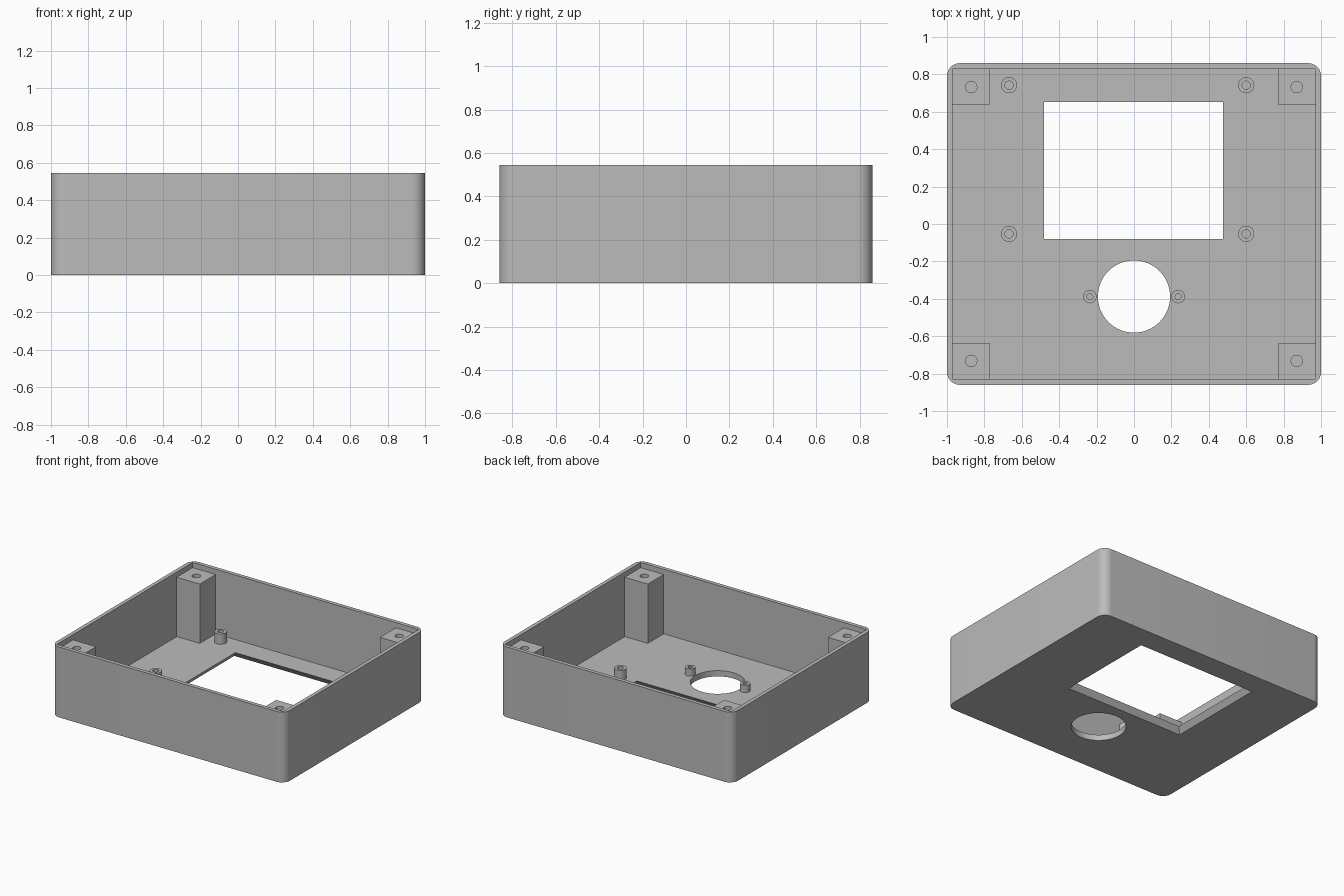
import bpy, bmesh, math

cube = bpy.data.objects.get("Cube")
if cube:
    bpy.data.objects.remove(cube, do_unlink=True)

# Plain grey plastic
grey = bpy.data.materials.new("grey plastic")
grey.use_nodes = True
colour = (0.5, 0.5, 0.5, 1)
grey.diffuse_color = colour
grey.node_tree.nodes["Principled BSDF"].inputs["Base Color"].default_value = colour

HEIGHT, FLOOR, WALL_X, WALL_Y = 0.545, 0.045, 0.97, 0.83


def loft(name, lower, upper, z0, z1):
    """Solid between two outlines of equal point count."""
    bm = bmesh.new()
    low = [bm.verts.new((x, y, z0)) for x, y in lower]
    top = [bm.verts.new((x, y, z1)) for x, y in upper]
    bm.faces.new(low[::-1])
    bm.faces.new(top)
    for i in range(len(low)):
        j = (i + 1) % len(low)
        bm.faces.new((low[i], low[j], top[j], top[i]))
    mesh = bpy.data.meshes.new(name)
    bm.to_mesh(mesh)
    bm.free()
    mesh.materials.append(grey)
    obj = bpy.data.objects.new(name, mesh)
    bpy.context.collection.objects.link(obj)
    return obj


def rect(x0, x1, y0, y1):
    return [(x0, y0), (x1, y0), (x1, y1), (x0, y1)]


def circle(x, y, r, n=32):
    return [(x + r * math.cos(math.tau * i / n), y + r * math.sin(math.tau * i / n))
            for i in range(n)]


def rounded(hx, hy, r, steps=10):
    pts = []
    for k, (sx, sy) in enumerate([(1, 1), (-1, 1), (-1, -1), (1, -1)]):
        for i in range(steps + 1):
            a = math.pi / 2 * (k + i / steps)
            pts.append((sx * (hx - r) + r * math.cos(a), sy * (hy - r) + r * math.sin(a)))
    return pts


def prism(name, outline, z0, z1):
    return loft(name, outline, outline, z0, z1)


def cut(obj, cutter):
    mod = obj.modifiers.new(cutter.name, 'BOOLEAN')
    mod.operation = 'DIFFERENCE'
    mod.solver = 'EXACT'
    mod.object = cutter
    cutter.hide_render = True
    cutters.append(cutter)


def finish(obj):
    """Apply the cuts and smooth the curved walls."""
    bpy.context.view_layer.objects.active = obj
    obj.select_set(True)
    for mod in list(obj.modifiers):
        bpy.ops.object.modifier_apply(modifier=mod.name)
    bpy.ops.object.shade_smooth_by_angle(angle=math.radians(30))
    obj.select_set(False)
    while cutters:
        bpy.data.objects.remove(cutters.pop(), do_unlink=True)


cutters = []
bpy.ops.object.select_all(action='DESELECT')

# Open shell with a display window flared downward and a round opening
shell = prism("case_shell", rounded(1, 0.86, 0.07), 0, HEIGHT)
cut(shell, prism("cavity", rect(-WALL_X, WALL_X, -WALL_Y, WALL_Y), FLOOR, 1))


def window(grow):
    return rect(-0.48 - grow, 0.477 + grow, -0.08 - grow, 0.653 + grow)


# The flare carries on past both floor faces at the same slope
flare, over = 0.03, 0.01
extra = flare * over / FLOOR
cut(shell, loft("display_window", window(flare + extra), window(-extra), -over, FLOOR + over))
cut(shell, prism("round_opening", circle(0, -0.388, 0.193, 64), -0.1, 0.2))
finish(shell)

# Corner screw posts, set below the rim
for side, sx in (("left", 1), ("right", -1)):
    for end, sy in (("back", 1), ("front", -1)):
        xs = sorted((sx * 0.772, sx * (WALL_X + 0.005)))
        ys = sorted((sy * 0.635, sy * (WALL_Y + 0.005)))
        post = prism(f"{end}_{side}_post", rect(*xs, *ys), FLOOR - 0.01, 0.505)
        cut(post, prism("post_hole", circle(sx * 0.87, sy * 0.732, 0.03), 0.2, 1))
        finish(post)

# Hollow standoffs for the board and around the round opening
standoffs = [(x, y, 0.043, 0.022, 0.125) for x in (-0.668, 0.6) for y in (-0.053, 0.742)]
standoffs += [(x, -0.388, 0.036, 0.016, 0.1) for x in (-0.236, 0.236)]
for i, (x, y, r, hole, top) in enumerate(standoffs):
    peg = prism(f"standoff_{i + 1}", circle(x, y, r), FLOOR - 0.01, top)
    cut(peg, prism("peg_hole", circle(x, y, hole), FLOOR, 1))
    finish(peg)
